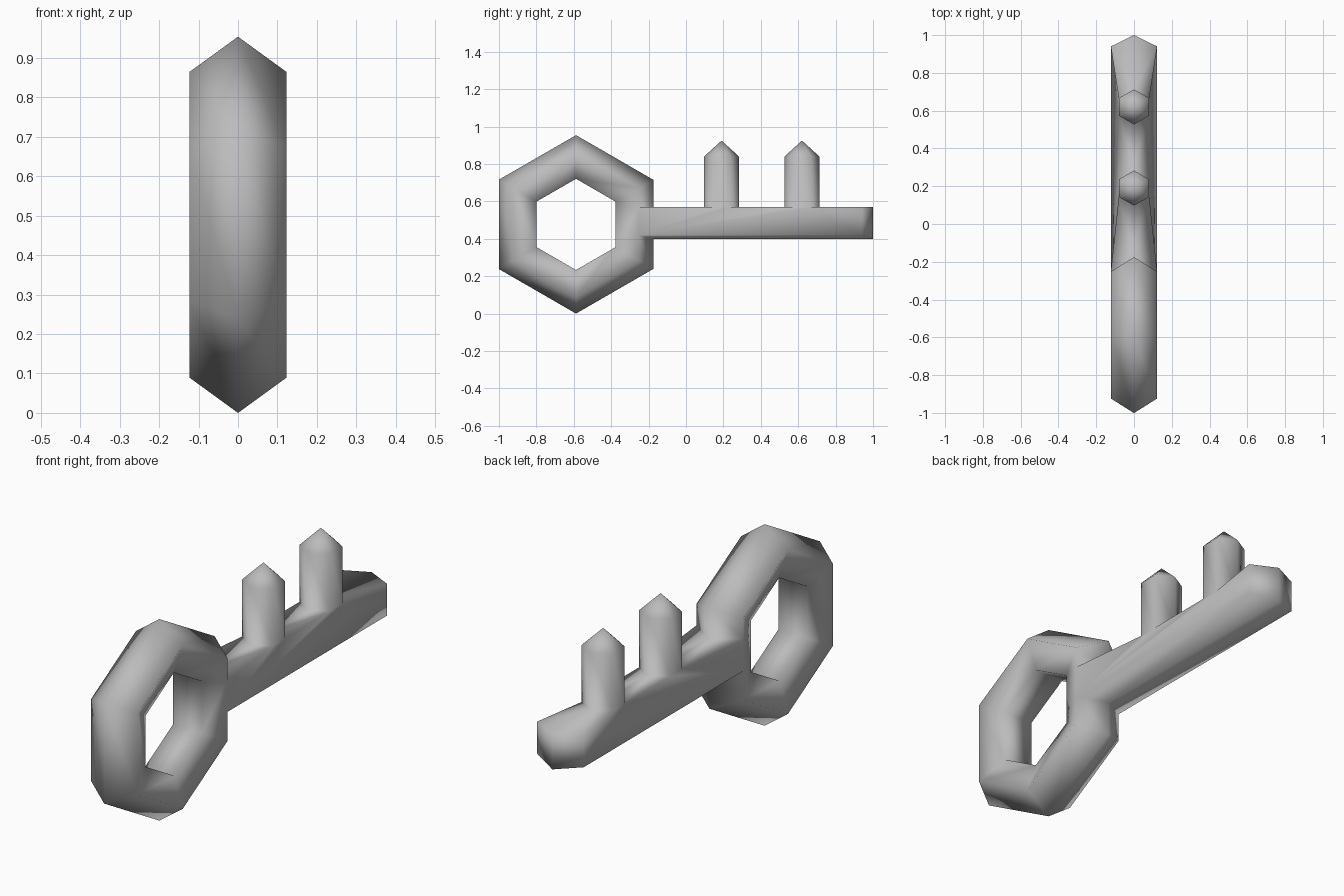
import bpy, bmesh
from math import sin, cos, pi

cube = bpy.data.objects.get("Cube")
if cube:
    bpy.data.objects.remove(cube)

BOW_Y, BOW_Z = -0.588, 0.477      # centre of the bow
MAJOR, MINOR = 0.348, 0.129
TOP, BOTTOM, EDGE = 0.57, 0.40, 0.42  # shaft heights
HALF = MINOR * sin(0.4 * pi)      # half width of bow and shaft
TOOTH_R = 0.093

bm = bmesh.new()


def face(*points):
    return bm.faces.new([bm.verts.new(p) for p in points])


def weld():
    bmesh.ops.remove_doubles(bm, verts=bm.verts[:], dist=0.002)


def bow_point(i, j):
    a, b = pi / 6 + i * pi / 3, j * 0.4 * pi
    r = MAJOR + MINOR * cos(b)
    return (MINOR * sin(b), BOW_Y + r * cos(a), BOW_Z + r * sin(a))


# Bow: six-sided ring with a five-sided section
for i in range(6):
    for j in range(5):
        face(bow_point(i, j), bow_point(i + 1, j),
             bow_point(i + 1, j + 1), bow_point(i, j + 1))
weld()


# Opening in the outer faces of the bow where the shaft leaves
def joint_faces():
    return [f for f in bm.faces
            if min(v.co.y for v in f.verts) > BOW_Y + 0.3
            and abs(f.normal.x) > 0.3 and f.calc_center_median().y > -0.24]


bm.normal_update()
for height in (TOP, BOTTOM):
    faces = joint_faces()
    geom = faces + list({e for f in faces for e in f.edges})
    bmesh.ops.bisect_plane(bm, geom=geom, plane_co=(0, 0, height),
                           plane_no=(0, 0, 1), dist=0.0001)
    bm.normal_update()
opening = [f for f in joint_faces()
           if BOTTOM < f.calc_center_median().z < TOP]
bmesh.ops.delete(bm, geom=opening, context='FACES')
joint_y = BOW_Y + (MAJOR + MINOR) * cos(pi / 6)
side_y = BOW_Y + (MAJOR + MINOR * cos(0.4 * pi)) * cos(pi / 6)
for v in bm.verts:
    if abs(v.co.z - BOTTOM) < 0.001 and abs(v.co.x) > 0.1:
        v.co.z = EDGE

# Shaft: narrow top at the teeth, wider at both ends
teeth = (0.19, 0.62)
wide = TOOTH_R * cos(pi / 6)
mid, rim = [(0, joint_y, TOP)], [(HALF, side_y, TOP)]
for c in teeth:
    for s in (-1, 1):
        mid.append((0, c + s * TOOTH_R, TOP))
        rim.append((wide, c + s * TOOTH_R / 2, TOP))
mid.append((0, 1, TOP))
rim.append((HALF, 0.94, TOP))

for side in (1, -1):
    def half(*points):
        face(*[(side * x, y, z) for x, y, z in points])

    keel = [(0, joint_y, BOTTOM), (0, 1, BOTTOM)]
    low = [(HALF, side_y, EDGE), (HALF, 0.94, EDGE)]
    for k in (0, 2, 4):
        half(mid[k], mid[k + 1], rim[k + 1], rim[k])
    half(rim[0], rim[1], low[0])
    half(*rim[1:5], low[1], low[0])
    half(rim[4], rim[5], low[1])
    half(keel[0], keel[1], low[1], low[0])
    half(mid[5], rim[5], low[1], keel[1])

# Teeth: six-sided posts with pointed tips
for c in teeth:
    def post(i, z):
        return (TOOTH_R * sin(i * pi / 3), c + TOOTH_R * cos(i * pi / 3), z)

    for i in range(6):
        face(post(i, TOP), post(i + 1, TOP), post(i + 1, 0.84), post(i, 0.84))
        face(post(i, 0.84), post(i + 1, 0.84), (0, c, 0.925))

weld()
bmesh.ops.recalc_face_normals(bm, faces=bm.faces[:])
for f in bm.faces:
    f.smooth = True

mesh = bpy.data.meshes.new("key")
bm.to_mesh(mesh)
bm.free()
key = bpy.data.objects.new("key", mesh)
bpy.context.collection.objects.link(key)

# Plain grey metal
grey = bpy.data.materials.new("grey")
grey.use_nodes = True
colour = (0.5, 0.5, 0.5, 1)
grey.diffuse_color = colour
grey.node_tree.nodes["Principled BSDF"].inputs["Base Color"].default_value = colour
mesh.materials.append(grey)
